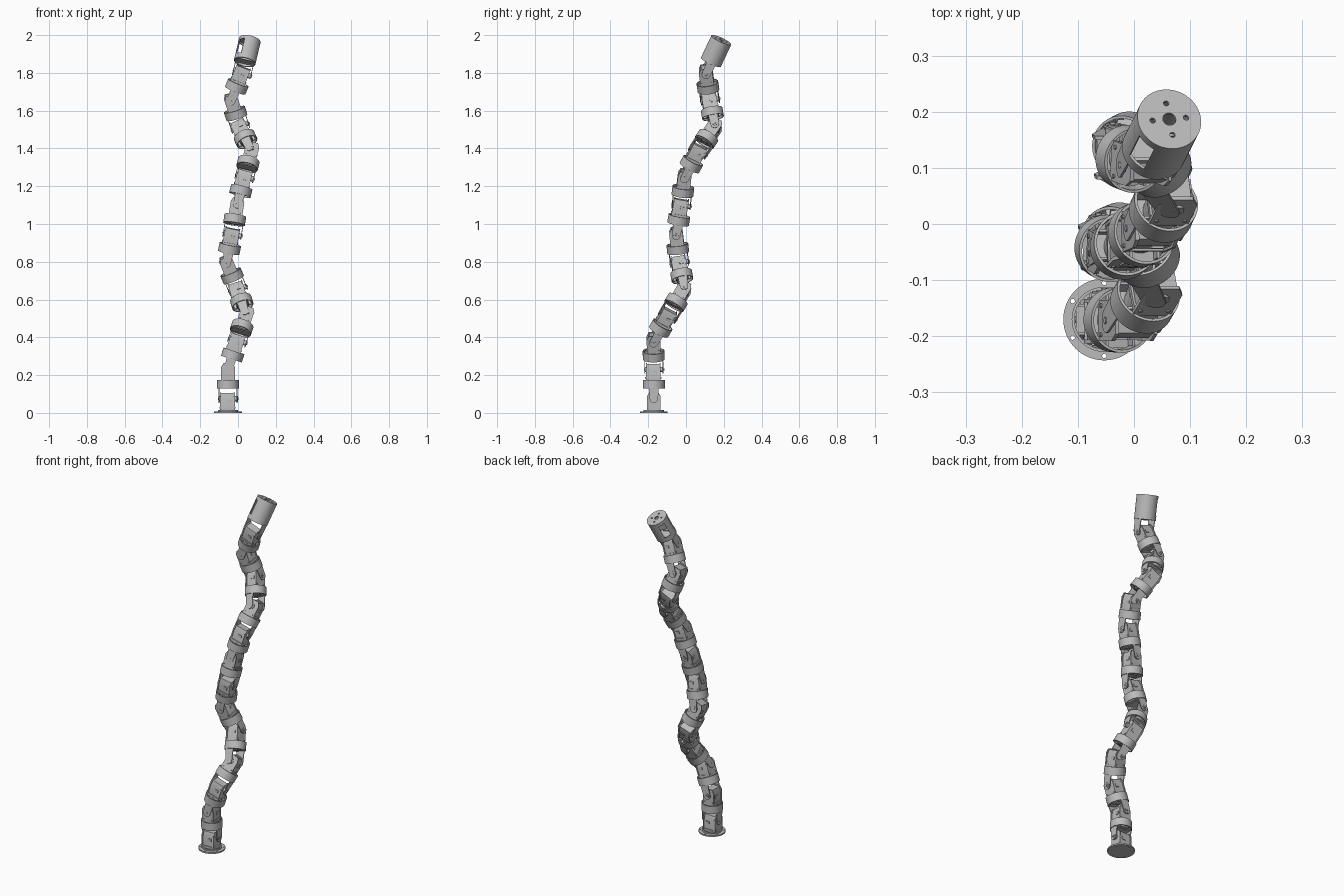
import bpy, bmesh, math
from mathutils import Vector, Matrix

cube = bpy.data.objects.get("Cube")
if cube:
    bpy.data.objects.remove(cube)

grey = bpy.data.materials.new("plain grey")
grey.use_nodes = True
grey.diffuse_color = (0.5, 0.5, 0.5, 1)
grey.node_tree.nodes["Principled BSDF"].inputs["Base Color"].default_value = (0.5, 0.5, 0.5, 1)

RING_R, RING_H = 0.058, 0.045


def box(bm, size, loc):
    bmesh.ops.create_cube(bm, size=1, matrix=Matrix.Translation(loc) @ Matrix.Diagonal((*size, 1)))


def cyl(bm, r, h, loc, axis="Z", segs=48):
    turn = Matrix.Rotation(math.pi / 2, 4, "Y") if axis == "X" else Matrix()
    bmesh.ops.create_cone(bm, cap_ends=True, segments=segs, radius1=r, radius2=r, depth=h,
                          matrix=Matrix.Translation(loc) @ turn)


def tube(bm, r_out, r_in, z0, z1, segs=48):
    corners = [(r_out, z0), (r_out, z1), (r_in, z1), (r_in, z0)]
    loops = []
    for i in range(segs):
        a = math.tau * i / segs
        loops.append([bm.verts.new((r * math.cos(a), r * math.sin(a), z)) for r, z in corners])
    for a, b in zip(loops, loops[1:] + loops[:1]):
        for j in range(4):
            k = (j + 1) % 4
            bm.faces.new((a[j], b[j], b[k], a[k]))


def prism(bm, outline, x0, x1):
    """Extrude a (y, z) outline along x."""
    ends = [[bm.verts.new((x, y, z)) for y, z in outline] for x in (x0, x1)]
    bm.faces.new(ends[0])
    bm.faces.new(ends[1][::-1])
    n = len(outline)
    for i in range(n):
        j = (i + 1) % n
        bm.faces.new((ends[0][j], ends[0][i], ends[1][i], ends[1][j]))


def finish(name, bm, matrix):
    bmesh.ops.recalc_face_normals(bm, faces=bm.faces)
    mesh = bpy.data.meshes.new(name)
    bm.to_mesh(mesh)
    bm.free()
    mesh.materials.append(grey)
    mesh.shade_smooth()
    mesh.set_sharp_from_angle(angle=math.radians(30))
    ob = bpy.data.objects.new(name, mesh)
    ob.matrix_world = matrix
    bpy.context.collection.objects.link(ob)
    return ob


def cut(ob, cutters):
    """Subtract cutter meshes, bake the result and remove the cutters."""
    for c in cutters:
        c.hide_render = True
        mod = ob.modifiers.new("cut", "BOOLEAN")
        mod.operation, mod.solver, mod.object = "DIFFERENCE", "EXACT", c
    bpy.context.view_layer.update()
    baked = bpy.data.meshes.new_from_object(ob.evaluated_get(bpy.context.evaluated_depsgraph_get()))
    ob.modifiers.clear()
    ob.data = baked
    baked.set_sharp_from_angle(angle=math.radians(30))
    for c in cutters:
        bpy.data.objects.remove(c)


def frame(origin, d):
    """Link frame: z along the link, x kept close to world x."""
    z = d.normalized()
    x = Vector((0, 1, 0)).cross(z).normalized()
    m = Matrix((x, z.cross(x), z)).transposed().to_4x4()
    m.translation = origin
    return m


def hinge_frame(m, joint):
    """Even joints turn about x, odd joints about y."""
    return m @ Matrix.Rotation(math.pi / 2 * (joint % 2), 4, "Z")


def servo_body(tag, m, z0, joint):
    """Motor housing, hinge axis on local x at height joint."""
    bm = bmesh.new()
    top = joint + 0.03
    prism(bm, [(-0.031, z0), (0.031, z0), (0.031, joint), (0.022, top), (-0.022, top), (-0.031, joint)],
          -0.036, 0.03)
    # end walls that frame the motor
    for x0, x1 in ((-0.043, -0.036), (0.03, 0.036)):
        prism(bm, [(-0.036, z0), (0.036, z0), (0.036, joint + 0.012), (0.024, top + 0.004),
                   (-0.024, top + 0.004), (-0.036, joint + 0.012)], x0, x1)
    # raised ribs and cable socket on the sides
    for s in (-1, 1):
        box(bm, (0.068, 0.005, 0.01), (-0.003, s * 0.0325, z0 + 0.012))
        box(bm, (0.022, 0.005, 0.016), (0.008, s * 0.0325, joint - 0.012))
    finish("servo_body_" + tag, bm, m)
    bm = bmesh.new()
    cyl(bm, 0.014, 0.1, (0.002, 0, joint), "X", 24)
    cyl(bm, 0.006, 0.108, (0.002, 0, joint), "X", 12)
    for y in (-0.026, 0.026):
        for x in (-0.044, 0.037):
            cyl(bm, 0.004, 0.004, (x, y, z0 + 0.02), "X", 10)
    finish("hinge_pin_" + tag, bm, m)


def hinge_bracket(tag, m, z_top):
    """Forked bracket reaching from z_top down past the hinge at z = 0."""
    arc = [(0.022 * math.cos(a), 0.022 * math.sin(a))
           for a in (math.pi + math.pi * i / 12 for i in range(13))]
    outline = arc + [(0.026, z_top), (-0.026, z_top)]
    bm = bmesh.new()
    for x0 in (-0.05, 0.046):
        prism(bm, outline, x0, x0 + 0.004)
    box(bm, (0.1, 0.052, 0.005), (0, 0, z_top - 0.002))
    finish("hinge_bracket_" + tag, bm, m)


def collar(tag, m, mid):
    z0, z1 = mid - RING_H / 2, mid + RING_H / 2
    bm = bmesh.new()
    tube(bm, RING_R, RING_R - 0.005, z0, z1)
    finish("collar_" + tag, bm, m)
    # spokes, inner hub and wiring boxes
    bm = bmesh.new()
    tube(bm, 0.034, 0.029, z0 + 0.004, z1 - 0.006, 32)
    for s in (-0.025, 0.025):
        box(bm, (0.092, 0.005, 0.026), (0, s, mid))
        box(bm, (0.005, 0.092, 0.026), (s, 0, mid))
    box(bm, (0.04, 0.03, RING_H + 0.004), (0, 0, mid))
    finish("collar_spokes_" + tag, bm, m)


# Hinge centres from bottom to top, then the head tip
joints = [Vector(p) for p in (
    (-.053, -.17, .075), (-.053, -.17, .23), (-.003, -.172, .383), (.042, -.095, .515),
    (-.002, -.01, .655), (-.06, -.035, .795), (-.03, -.052, .945), (-.005, -.025, 1.1),
    (.035, -.008, 1.25), (.07, .065, 1.385), (.01, .152, 1.515), (-.035, .127, 1.655),
    (.022, .105, 1.8))]
tip = Vector((.063, .187, 1.974))

# Base flange with bolt holes, and the fixed first motor
base = Matrix.Translation((joints[0].x, joints[0].y, 0))
bm = bmesh.new()
cyl(bm, 0.073, 0.008, (0, 0, 0.004), segs=64)
flange = finish("base_flange", bm, base)
bm = bmesh.new()
for i in range(6):
    a = math.radians(30 + 60 * i)
    cyl(bm, 0.004, 0.04, (0.065 * math.cos(a), 0.065 * math.sin(a), 0), segs=12)
cut(flange, [finish("bolt_hole_cutter", bm, base)])
bm = bmesh.new()
tube(bm, 0.054, 0.046, 0.006, 0.016)
finish("base_rim", bm, base)
servo_body("base", base, 0.007, joints[0].z)

# Chain of links
for k in range(1, len(joints)):
    lower, upper = joints[k - 1], joints[k]
    length = (upper - lower).length
    m = frame(lower, upper - lower)
    mid = length / 2
    hinge_bracket(str(k), hinge_frame(m, k - 1), mid - RING_H / 2 + 0.006)
    collar(str(k), m, mid)
    servo_body(str(k), hinge_frame(m, k), mid + RING_H / 2 - 0.008, length)

# Head: hollow can with a drilled cap and side windows
m = frame(joints[-1], tip - joints[-1])
end = (tip - joints[-1]).length
start = end - 0.132
bm = bmesh.new()
cyl(bm, RING_R, end - start, (0, 0, (start + end) / 2), segs=64)
head = finish("head_can", bm, m)
cutters = []
bm = bmesh.new()
cyl(bm, RING_R - 0.005, end - start, (0, 0, (start + end) / 2 - 0.007), segs=64)
cutters.append(finish("cavity_cutter", bm, m))
bm = bmesh.new()
cyl(bm, 0.012, 0.05, (0, 0, end), segs=24)
for i in range(4):
    a = math.radians(5 + 90 * i)
    cyl(bm, 0.005, 0.05, (0.031 * math.cos(a), 0.031 * math.sin(a), end), segs=16)
cutters.append(finish("cap_hole_cutter", bm, m))
for angle in (140, 222):
    bm = bmesh.new()
    box(bm, (0.04, 0.036, 0.085), (0.055, 0, start + 0.07))
    cutters.append(finish("window_cutter", bm, m @ Matrix.Rotation(math.radians(angle), 4, "Z")))
cut(head, cutters)
hinge_bracket("head", hinge_frame(m, len(joints) - 1), start + 0.01)
bm = bmesh.new()
for s in (-1, 1):
    box(bm, (0.1, 0.006, 0.012), (0, s * 0.024, start + 0.008))
finish("head_crossbars", bm, m)
